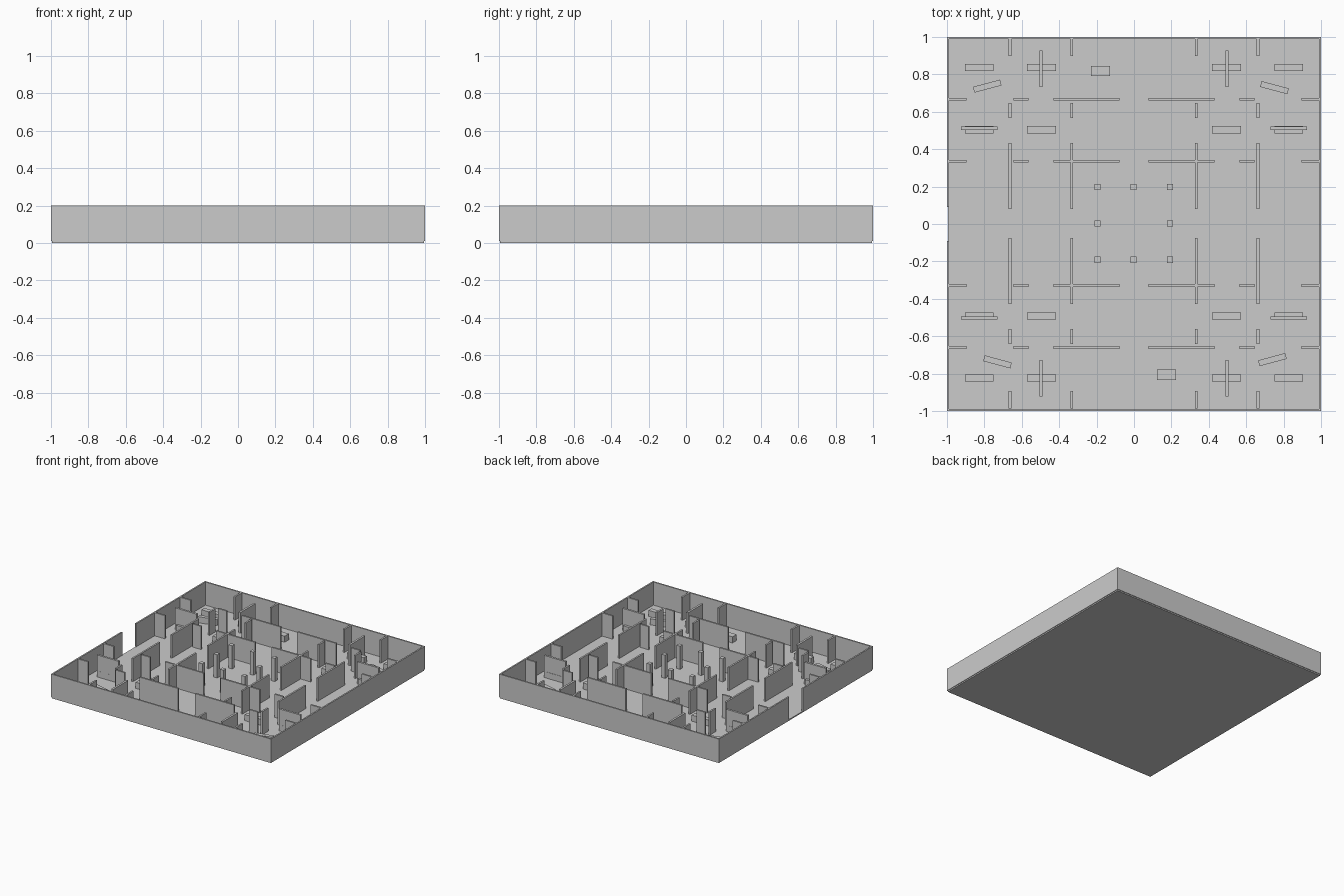
import bpy
from math import radians

if "Cube" in bpy.data.objects:
    bpy.data.objects.remove(bpy.data.objects["Cube"])

FLOOR = 0.01   # top of the floor slab
TOP = 0.2      # top of all walls
DY = 0.003     # small shift of the interior layout


def box(name, x0, x1, y0, y1, z0, z1, rot=0.0):
    bpy.ops.mesh.primitive_cube_add(size=1, location=((x0 + x1) / 2, (y0 + y1) / 2, (z0 + z1) / 2))
    ob = bpy.context.object
    ob.name = name
    ob.scale = (x1 - x0, y1 - y0, z1 - z0)
    ob.rotation_euler.z = radians(rot)
    bpy.ops.object.transform_apply(location=False, rotation=False, scale=True)
    return ob


def block(name, x, y, sx, sy, h, rot=0.0):
    return box(name, x - sx / 2, x + sx / 2, y - sy / 2, y + sy / 2, FLOOR, h, rot)


# floor slab, slightly inside the outer walls
box("floor", -0.995, 0.995, -0.995, 0.995, 0, FLOOR)

# outer walls, with an entrance gap on the -x side
T = 0.012
box("front_wall", -1, 1, -1, -1 + T, FLOOR, TOP)
box("back_wall", -1, 1, 1 - T, 1, FLOOR, TOP)
box("right_wall", 1 - T, 1, -1 + T, 1 - T, FLOOR, TOP)
box("left_wall_front", -1, -1 + T, -1 + T, -0.09, FLOOR, TOP)
box("left_wall_back", -1, -1 + T, 0.09, 1 - T, FLOOR, TOP)

# partition walls on a 3 x 3 style grid, broken by doorways
spans = [(0.077, 0.43), (0.565, 0.645), (0.895, 0.99)]
W = 0.007
for line in (-0.663, -0.332, 0.332, 0.663):
    for a, b in spans:
        for s in (-1, 1):
            lo, hi = min(s * a, s * b), max(s * a, s * b)
            box("partition_x", lo, hi, line - W + DY, line + W + DY, FLOOR, TOP)
            box("partition_y", line - W, line + W, lo + DY, hi + DY, FLOOR, TOP)

# ring of square columns in the central hall
for x in (-1, 0, 1):
    for y in (-1, 0, 1):
        if x or y:
            block("column", x * 0.194 - 0.002, y * 0.194 + DY, 0.033, 0.033, TOP)

# benches and display panels in the side rooms
for sx in (-1, 1):
    for sy in (-1, 1):
        for x in (0.495, 0.827):
            for y in (0.498, 0.83):
                block("bench", sx * x, sy * y + 0.006, 0.154, 0.038, 0.06)
        block("panel_across", sx * 0.827, sy * 0.507 + 0.005, 0.196, 0.017, 0.19)
        block("panel_along", sx * 0.498, sy * 0.827 + DY, 0.017, 0.196, 0.18)

# angled benches in the corner rooms
for x, y, r in ((-0.785, 0.737, 15), (0.751, 0.729, -15),
                (-0.73, -0.737, -15), (0.74, -0.725, 15)):
    block("angled_bench", x, y, 0.15, 0.032, 0.06, r)

# low counters
block("counter_back", -0.18, 0.817, 0.102, 0.054, 0.06)
block("counter_front", 0.174, -0.806, 0.102, 0.054, 0.06)
